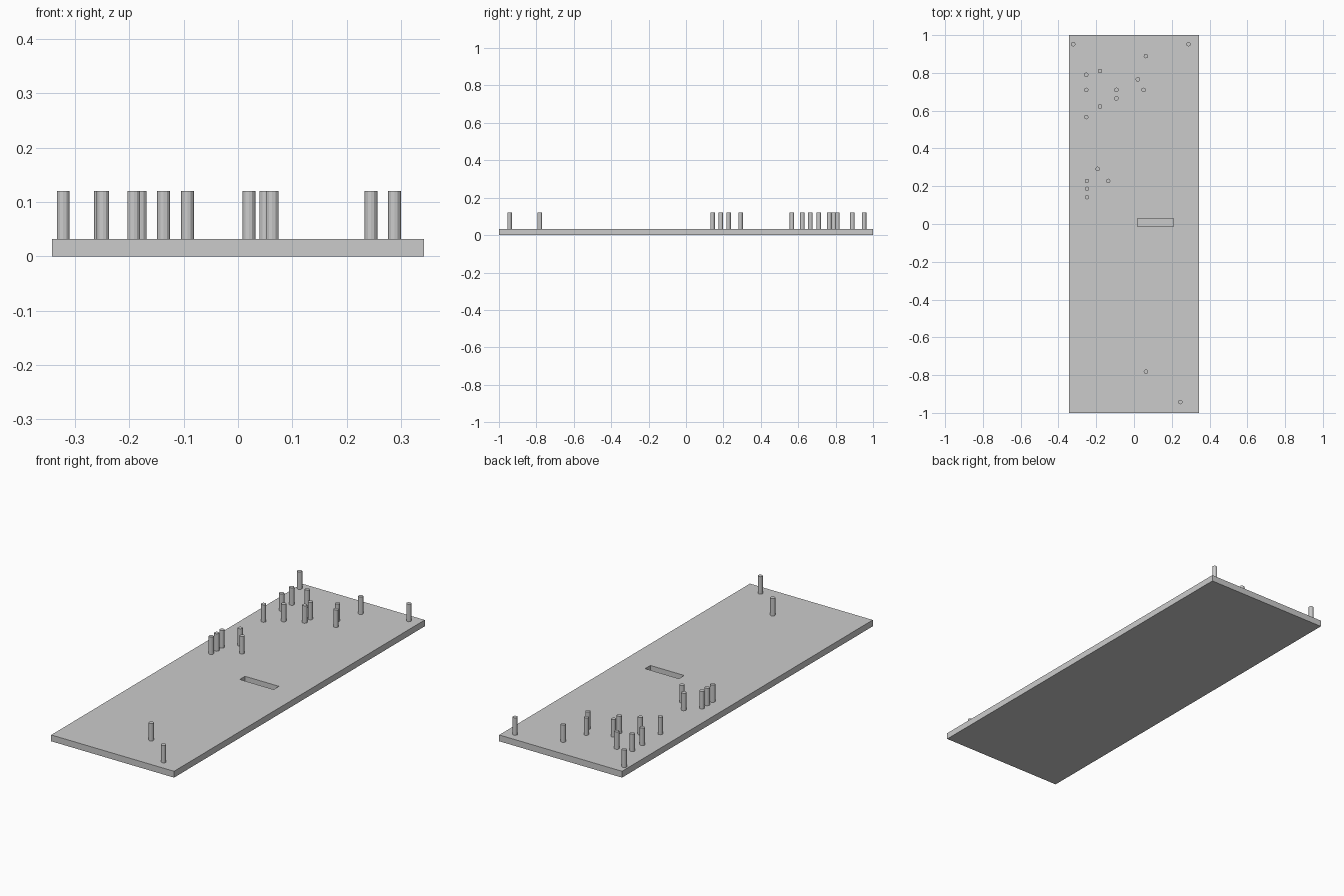
import bpy
import bmesh
from mathutils import Vector

if "Cube" in bpy.data.objects:
    bpy.data.objects.remove(bpy.data.objects["Cube"], do_unlink=True)

grey = bpy.data.materials.new("plain grey")
grey.use_nodes = True
grey.diffuse_color = (0.6, 0.6, 0.6, 1)
grey.node_tree.nodes["Principled BSDF"].inputs["Base Color"].default_value = (0.6, 0.6, 0.6, 1)

HALF_WIDTH, THICK, PEG_TOP, PEG_RADIUS = 0.343, 0.032, 0.12, 0.0118
SLOT_X, SLOT_Y, SLOT_FLOOR = (0.019, 0.208), (-0.013, 0.029), 0.006


def add_object(name, bm):
    mesh = bpy.data.meshes.new(name)
    bm.to_mesh(mesh)
    bm.free()
    mesh.materials.append(grey)
    obj = bpy.data.objects.new(name, mesh)
    bpy.context.collection.objects.link(obj)
    return obj


# Base board: a slab with its slot outline cut in, then the slot pushed down
bm = bmesh.new()
bmesh.ops.create_cube(bm, size=1)
bmesh.ops.scale(bm, vec=(2 * HALF_WIDTH, 2, THICK), verts=bm.verts)
bmesh.ops.translate(bm, vec=(0, 0, THICK / 2), verts=bm.verts)
for axis, limits in ((Vector((1, 0, 0)), SLOT_X), (Vector((0, 1, 0)), SLOT_Y)):
    for limit in limits:
        bmesh.ops.bisect_plane(bm, geom=bm.verts[:] + bm.edges[:] + bm.faces[:],
                               plane_co=axis * limit, plane_no=axis)
bm.normal_update()
slot = []
for face in bm.faces:
    c = face.calc_center_median()
    if face.normal.z > 0.9 and SLOT_X[0] < c.x < SLOT_X[1] and SLOT_Y[0] < c.y < SLOT_Y[1]:
        slot.append(face)
pushed = bmesh.ops.extrude_face_region(bm, geom=slot)["geom"]
bmesh.ops.translate(bm, vec=(0, 0, SLOT_FLOOR - THICK),
                    verts=[v for v in pushed if isinstance(v, bmesh.types.BMVert)])
bmesh.ops.delete(bm, geom=[f for f in slot if f.is_valid], context="FACES_ONLY")
bmesh.ops.recalc_face_normals(bm, faces=bm.faces)
add_object("base_board", bm)

# Upright pegs standing on the board
peg_places = [
    (-0.322, 0.952), (0.288, 0.952), (0.063, 0.889), (-0.18, 0.81),
    (-0.253, 0.79), (0.02, 0.766), (-0.253, 0.71), (-0.093, 0.71),
    (0.051, 0.71), (-0.093, 0.665), (-0.18, 0.622), (-0.253, 0.566),
    (-0.192, 0.292), (-0.249, 0.228), (-0.137, 0.228), (-0.249, 0.186),
    (-0.249, 0.142), (0.063, -0.782), (0.245, -0.943),
]
for number, (x, y) in enumerate(peg_places, 1):
    bm = bmesh.new()
    bmesh.ops.create_cone(bm, cap_ends=True, segments=12, radius1=PEG_RADIUS,
                          radius2=PEG_RADIUS, depth=PEG_TOP - THICK)
    peg = add_object(f"peg_{number}", bm)
    peg.location = (x, y, (PEG_TOP + THICK) / 2)
